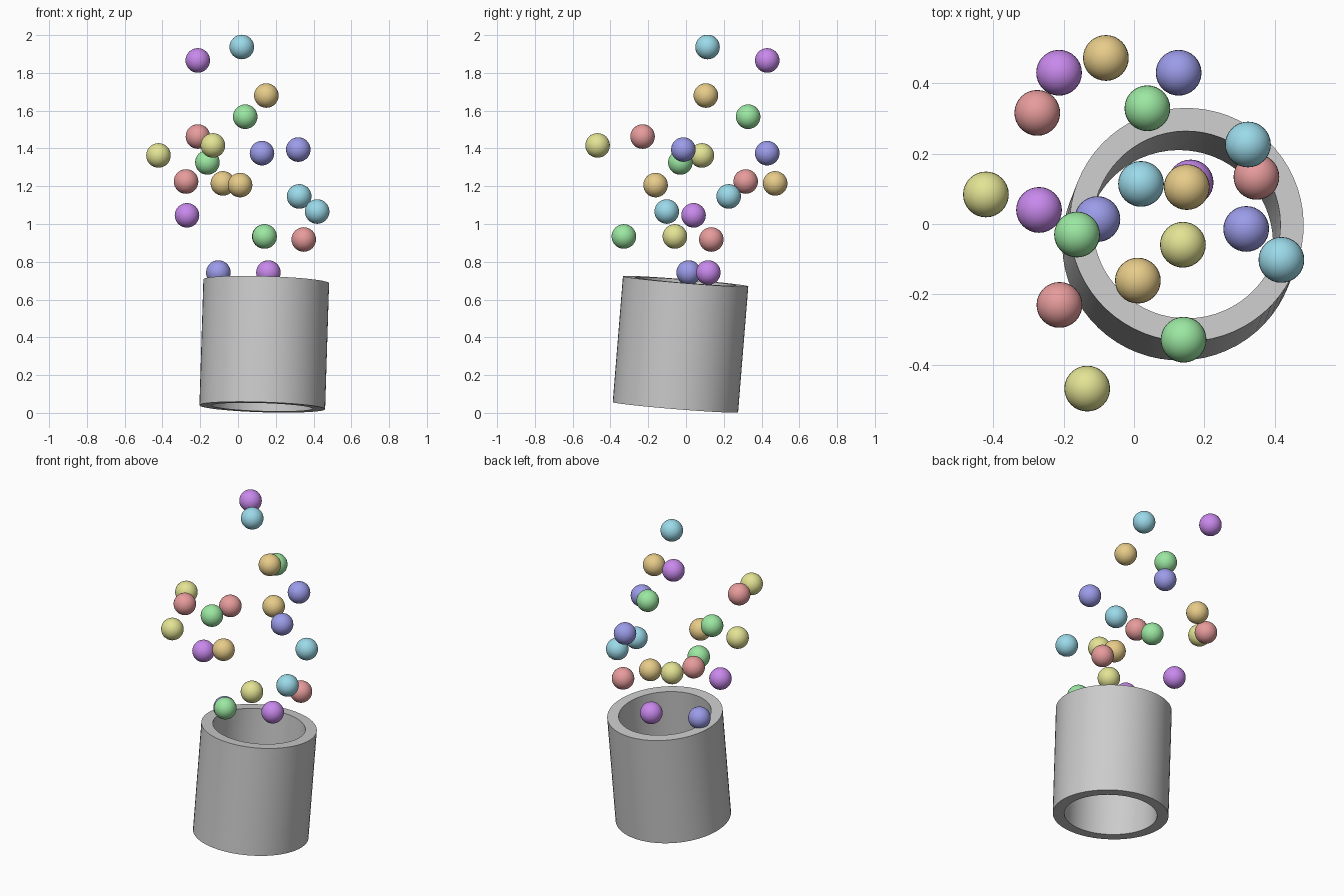
import bpy, bmesh, math
from mathutils import Vector

if "Cube" in bpy.data.objects:
    bpy.data.objects.remove(bpy.data.objects["Cube"])

BALL_R = 0.065
COLORS = {
    "red": (0.80, 0.33, 0.33, 1), "gold": (0.80, 0.60, 0.25, 1),
    "yellow": (0.77, 0.77, 0.30, 1), "green": (0.33, 0.80, 0.36, 1),
    "cyan": (0.33, 0.70, 0.82, 1), "blue": (0.33, 0.33, 0.82, 1),
    "purple": (0.58, 0.25, 0.84, 1),
}
# Ball centres by colour
BALLS = {
    "red": [(-.212, -.230, 1.463), (-.275, .316, 1.225), (.348, .134, .918)],
    "gold": [(.150, .105, 1.680), (-.080, .472, 1.215), (.011, -.161, 1.206)],
    "yellow": [(-.133, -.468, 1.416), (-.421, .084, 1.363), (.139, -.059, .934)],
    "green": [(.038, .329, 1.568), (-.162, -.030, 1.326), (.141, -.329, .934)],
    "cyan": [(.020, .114, 1.937), (.324, .226, 1.146), (.419, -.102, 1.066)],
    "blue": [(.127, .430, 1.375), (.319, -.014, 1.394), (-.104, .014, .743)],
    "purple": [(-.213, .430, 1.866), (-.270, .040, 1.046), (.161, .118, .743)],
}


def make_tube(name, r_out, r_in, height, centre, axis, sides=64):
    """Open pipe: a rectangular wall section spun round the axis."""
    bm = bmesh.new()
    h = height / 2
    section = [(r_in, -h), (r_out, -h), (r_out, h), (r_in, h)]
    rings = []
    for i in range(sides):
        a = 2 * math.pi * i / sides
        rings.append([bm.verts.new((r * math.cos(a), r * math.sin(a), z)) for r, z in section])
    for i in range(sides):
        p, q = rings[i], rings[(i + 1) % sides]
        for k in range(4):
            n = (k + 1) % 4
            bm.faces.new((p[k], q[k], q[n], p[n]))
    bmesh.ops.recalc_face_normals(bm, faces=bm.faces)
    me = bpy.data.meshes.new(name)
    bm.to_mesh(me)
    bm.free()
    ob = bpy.data.objects.new(name, me)
    bpy.context.collection.objects.link(ob)
    ob.location = centre
    ob.rotation_euler = Vector(axis).to_track_quat('Z', 'Y').to_euler()
    bpy.context.view_layer.objects.active = ob
    ob.select_set(True)
    bpy.ops.object.shade_smooth_by_angle(angle=math.radians(30))
    return ob


# Slightly tilted pipe, open at both ends
make_tube("tube", 0.333, 0.267, 0.669, (.139, -.029, .3635), (.021, .054, .667))

# Floating balls, three of each colour
for color, centres in BALLS.items():
    mat = bpy.data.materials.new(color)
    mat.diffuse_color = COLORS[color]
    mat.use_nodes = True
    mat.node_tree.nodes["Principled BSDF"].inputs["Base Color"].default_value = mat.diffuse_color
    for i, c in enumerate(centres, 1):
        bpy.ops.mesh.primitive_uv_sphere_add(segments=32, ring_count=16, radius=BALL_R, location=c)
        ball = bpy.context.object
        ball.name = f"{color}_ball_{i}"
        ball.data.materials.append(mat)
        bpy.ops.object.shade_smooth()
